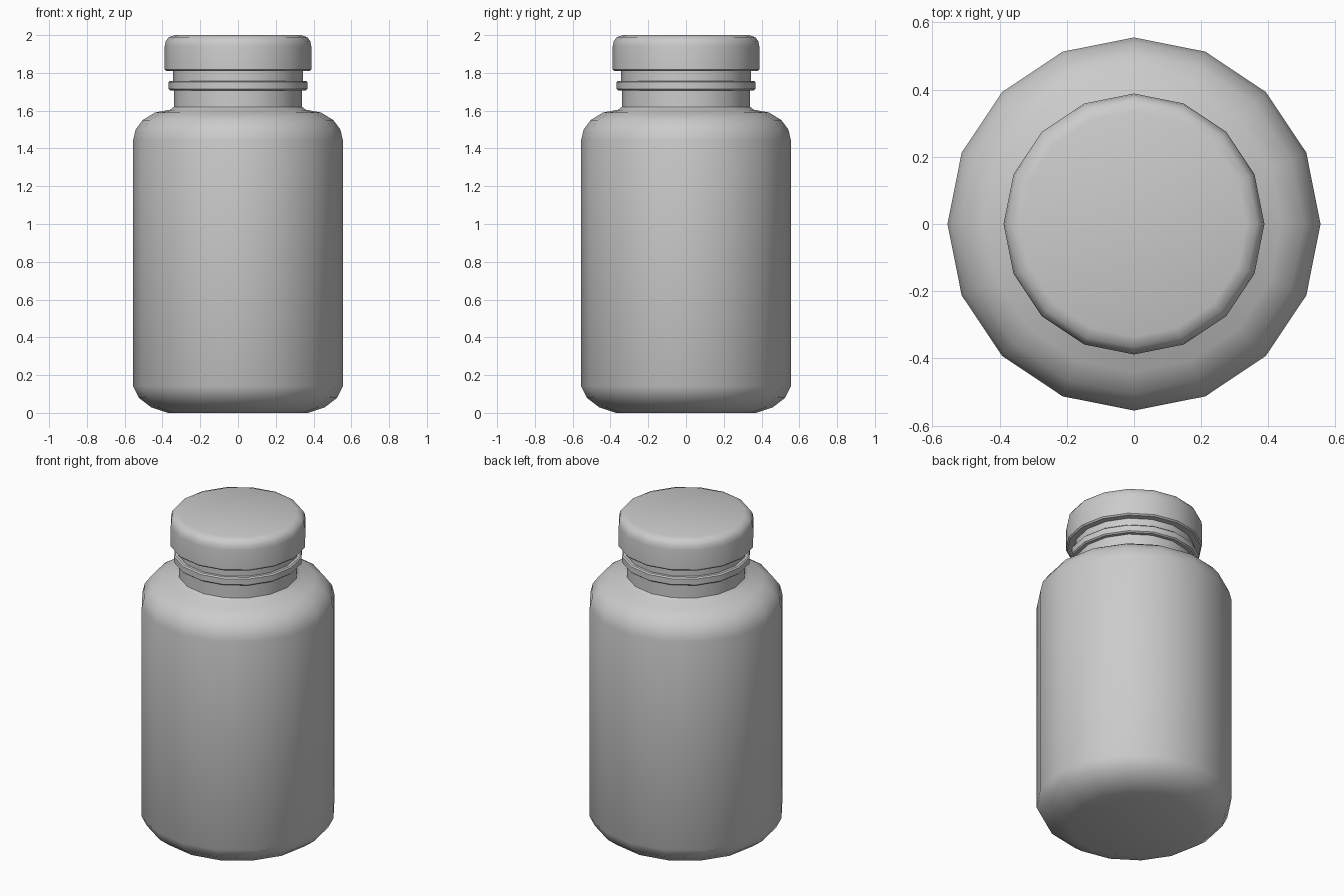
import bpy, bmesh, math

if "Cube" in bpy.data.objects:
    bpy.data.objects.remove(bpy.data.objects["Cube"])

SIDES = 16

def lathe(name, profile, angle=40):
    """Revolve (radius, z) points around the z axis, corners on the axes."""
    bm = bmesh.new()
    rings = []
    for r, z in profile:
        if r == 0:
            rings.append([bm.verts.new((0, 0, z))] * SIDES)
        else:
            rings.append([bm.verts.new((r * math.cos(2 * math.pi * i / SIDES),
                                        r * math.sin(2 * math.pi * i / SIDES), z))
                          for i in range(SIDES)])
    for a, b in zip(rings, rings[1:]):
        for i in range(SIDES):
            j = (i + 1) % SIDES
            bm.faces.new(list(dict.fromkeys((a[i], a[j], b[j], b[i]))))
    bmesh.ops.recalc_face_normals(bm, faces=bm.faces)
    mesh = bpy.data.meshes.new(name)
    bm.to_mesh(mesh)
    bm.free()
    obj = bpy.data.objects.new(name, mesh)
    bpy.context.collection.objects.link(obj)
    bpy.ops.object.select_all(action='DESELECT')
    obj.select_set(True)
    bpy.context.view_layer.objects.active = obj
    bpy.ops.object.shade_smooth_by_angle(angle=math.radians(angle))
    return obj

# Body with rounded base, shoulder, neck and collar ring
lathe("bottle_body", [
    (0, 0), (0.37, 0), (0.46, 0.03), (0.525, 0.08), (0.555, 0.14),
    (0.555, 1.445), (0.542, 1.50), (0.505, 1.55), (0.44, 1.59), (0.36, 1.605),
    (0.34, 1.62), (0.34, 1.708),
    (0.36, 1.708), (0.368, 1.715), (0.368, 1.751), (0.36, 1.758),
    (0.344, 1.758), (0.344, 1.82), (0, 1.82)])

# Lid with a rounded top edge
lathe("lid", [
    (0, 1.81), (0.38, 1.81), (0.388, 1.818), (0.388, 1.94),
    (0.383, 1.967), (0.367, 1.989), (0.335, 2.0), (0, 2.0)])
